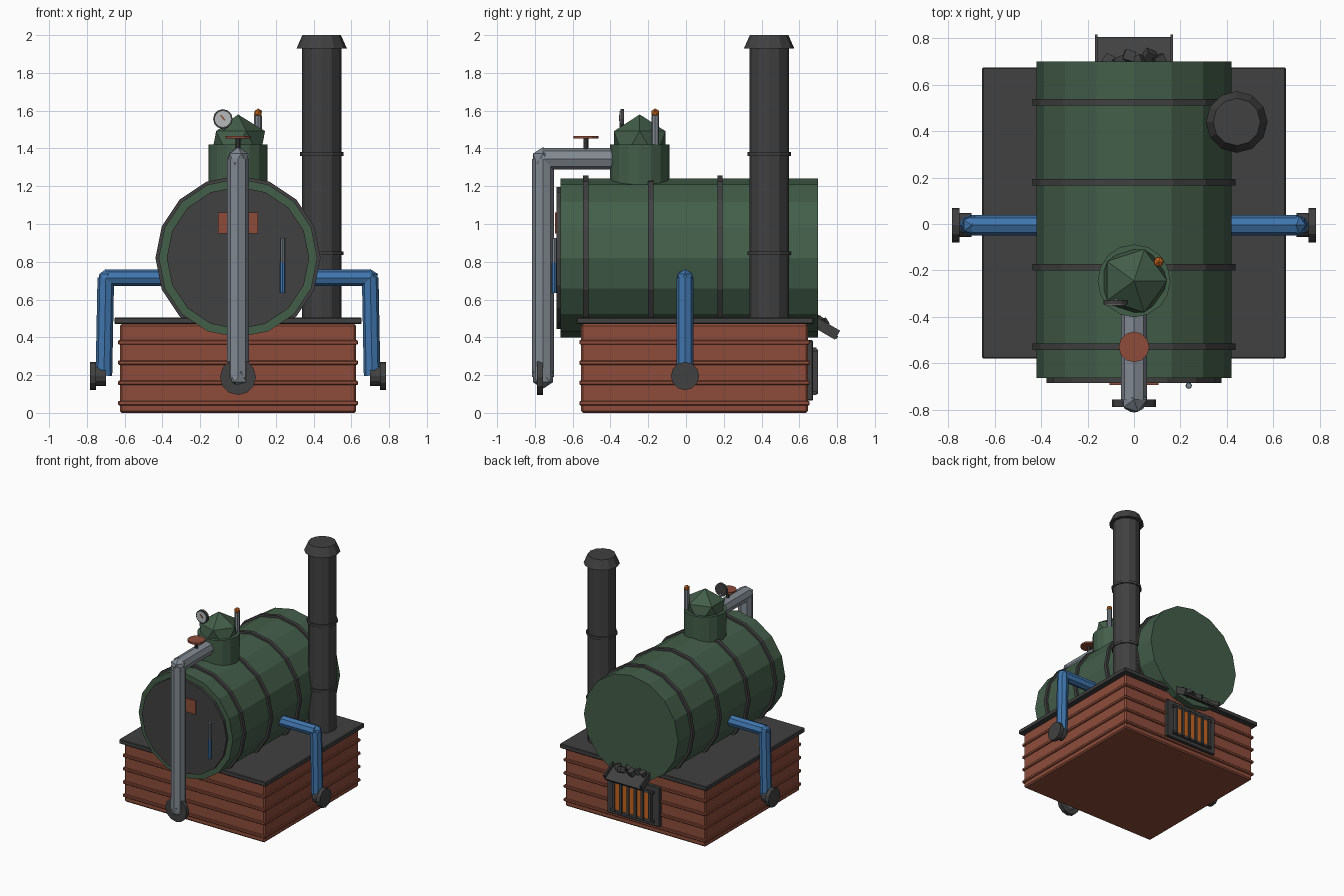
import bpy, bmesh, random
from math import radians
from mathutils import Vector, Matrix, Euler

random.seed(4)
cube = bpy.data.objects.get("Cube")
if cube:
    bpy.data.objects.remove(cube, do_unlink=True)


def material(name, *rgb):
    m = bpy.data.materials.new(name)
    m.use_nodes = True
    m.diffuse_color = (*rgb, 1)
    m.node_tree.nodes["Principled BSDF"].inputs["Base Color"].default_value = (*rgb, 1)
    return m


BRICK = material("brick red", .27, .073, .043)
GREEN = material("boiler green", .057, .112, .068)
IRON = material("dark iron", .052, .052, .053)
STEEL = material("steel grey", .22, .25, .285)
BLUE = material("water blue", .052, .18, .42)
FIRE = material("fire orange", .56, .13, .015)
PALE = material("pale dial", .46, .49, .5)


def add(name, bm, mat, matrix=None):
    if matrix:
        bm.transform(matrix)
    bmesh.ops.recalc_face_normals(bm, faces=bm.faces)
    mesh = bpy.data.meshes.new(name)
    bm.to_mesh(mesh)
    bm.free()
    mesh.materials.append(mat)
    obj = bpy.data.objects.new(name, mesh)
    bpy.context.collection.objects.link(obj)
    return obj


def rod(name, a, b, r, mat, sides=12, r_end=None):
    """Cylinder or cone running from point a to point b."""
    a, b = Vector(a), Vector(b)
    bm = bmesh.new()
    bmesh.ops.create_cone(bm, cap_ends=True, segments=sides, radius1=r,
                          radius2=r if r_end is None else r_end, depth=(b - a).length)
    turn = (b - a).to_track_quat('Z', 'Y').to_matrix().to_4x4()
    return add(name, bm, mat, Matrix.Translation((a + b) / 2) @ turn)


def box(name, lo, hi, mat, bevel=0, rot=None):
    lo, hi = Vector(lo), Vector(hi)
    bm = bmesh.new()
    bmesh.ops.create_cube(bm, size=1)
    turn = Euler(rot or (0, 0, 0)).to_matrix().to_4x4()
    obj = add(name, bm, mat, Matrix.Translation((lo + hi) / 2) @ turn
              @ Matrix.Diagonal((*(hi - lo), 1)))
    if bevel:
        mod = obj.modifiers.new("bevel", 'BEVEL')
        mod.width, mod.segments = bevel, 1
    return obj


def ball(name, c, r, mat):
    bm = bmesh.new()
    bmesh.ops.create_icosphere(bm, subdivisions=1, radius=r)
    return add(name, bm, mat, Matrix.Translation(c))


# Brick plinth with raised courses and iron slab
box("brick_base", (-.625, -.555, 0), (.625, .645, .47), BRICK, .01)
for i in range(4):
    z = .04 + i * .107
    box(f"brick_course_{i}", (-.635, -.565, z), (.635, .655, z + .024), BRICK, .005)
box("base_slab", (-.655, -.58, .47), (.655, .675, .505), IRON, .005)

# Boiler drum, front plate and hoops
ZC = .82
rod("boiler_drum", (0, -.665, ZC), (0, .7, ZC), .42, GREEN, 16)
rod("boiler_front_plate", (0, -.685, ZC), (0, -.66, ZC), .377, IRON, 16)
for i, y in enumerate((-.53, -.187, .18, .525)):
    rod(f"boiler_hoop_{i}", (0, y - .014, ZC), (0, y + .014, ZC), .437, IRON, 16)
box("name_plate", (-.105, -.694, .95), (.105, -.684, 1.06), BRICK)

# Water level glass
rod("level_glass", (.236, -.697, .79), (.236, -.697, .925), .012, STEEL, 8)
rod("level_water", (.236, -.697, .635), (.236, -.697, .795), .014, BLUE, 8)

# Chimney
CX, CY = .443, .44
rod("chimney", (CX, CY, .5), (CX, CY, 1.94), .105, IRON)
rod("chimney_cap", (CX, CY, 1.93), (CX, CY, 2), .133, IRON, 12, .102)
for i, z in enumerate((.845, 1.37)):
    rod(f"chimney_ring_{i}", (CX, CY, z - .01), (CX, CY, z + .01), .115, IRON)

# Steam dome
DY = -.245
rod("dome_body", (0, DY, 1.17), (0, DY, 1.42), .157, GREEN, 16)
ball("dome_top", (0, DY, 1.42), .16, GREEN)

# Safety valve
rod("safety_valve", (.106, -.163, 1.4), (.106, -.163, 1.575), .02, STEEL, 8)
ball("safety_valve_tip", (.106, -.163, 1.588), .024, FIRE)

# Pressure gauge
GX, GZ = -.08, 1.556
rod("gauge_stem", (GX, -.335, 1.52), (-.05, -.3, 1.44), .009, STEEL, 6)
rod("gauge_case", (GX, -.348, GZ), (GX, -.328, GZ), .052, IRON)
rod("gauge_dial", (GX, -.351, GZ), (GX, -.345, GZ), .043, PALE)
box("gauge_needle", (GX - .004, -.354, GZ - .012), (GX + .004, -.35, GZ + .024), BRICK,
    rot=(0, radians(-40), 0))

# Steam pipe with elbows, hand wheel and flange
PY, PZ = -.757, 1.345
rod("steam_pipe_top", (0, DY, PZ), (0, PY, PZ), .057, STEEL, 8)
rod("steam_pipe_drop", (0, PY, PZ), (0, PY, .19), .057, STEEL, 8)
for i, z in enumerate((PZ, .19)):
    ball(f"steam_elbow_{i}", (0, PY, z), .062, STEEL)
rod("valve_stem", (0, -.53, 1.38), (0, -.53, 1.46), .013, IRON, 8)
rod("hand_wheel", (0, -.53, 1.452), (0, -.53, 1.466), .066, BRICK)
rod("steam_flange", (0, -.79, .19), (0, -.757, .19), .095, IRON)

# Water pipes on both sides
WY = -.005
for side, s in (("left", 1), ("right", -1)):
    rod(f"water_pipe_{side}", (s * .3, WY, .715), (s * .7, WY, .715), .044, BLUE, 8)
    rod(f"water_drop_{side}", (s * .7, WY, .715), (s * .71, WY, .197), .044, BLUE, 8)
    ball(f"water_elbow_{side}", (s * .7, WY, .715), .046, BLUE)
    rod(f"water_hub_{side}", (s * .7, WY, .195), (s * .757, WY, .195), .052, IRON)
    rod(f"water_flange_{side}", (s * .753, WY, .195), (s * .784, WY, .195), .075, IRON)

# Fire door: frame, glow and grate bars
box("fire_door", (-.235, .64, .065), (.235, .672, .385), IRON, .005)
box("fire_glow", (-.16, .66, .11), (.16, .688, .325), FIRE)
for i in range(6):
    x = -.16 + i * .064
    box(f"grate_bar_{i}", (x - .011, .66, .1), (x + .011, .698, .335), IRON)
for i, z in enumerate((.095, .325)):
    box(f"grate_rail_{i}", (-.19, .66, z), (.19, .69, z + .02), IRON)

# Sloping coal chute with side walls and lumps
SLOPE = (radians(-30), 0, 0)
box("coal_chute", (-.16, .615, .441), (.16, .815, .456), IRON, rot=SLOPE)
for i, x in enumerate((-.163, .163)):
    box(f"chute_wall_{i}", (x - .006, .612, .435), (x + .006, .816, .49), IRON, rot=SLOPE)
for i in range(6):
    c = Vector((-.11 + i * .044, random.uniform(.69, .73), 0))
    c.z = .475 - (c.y - .715) * .58
    half = Vector((.024, .024, .02))
    box(f"coal_lump_{i}", c - half, c + half, IRON,
        rot=[random.uniform(-.7, .7) for _ in range(3)])
